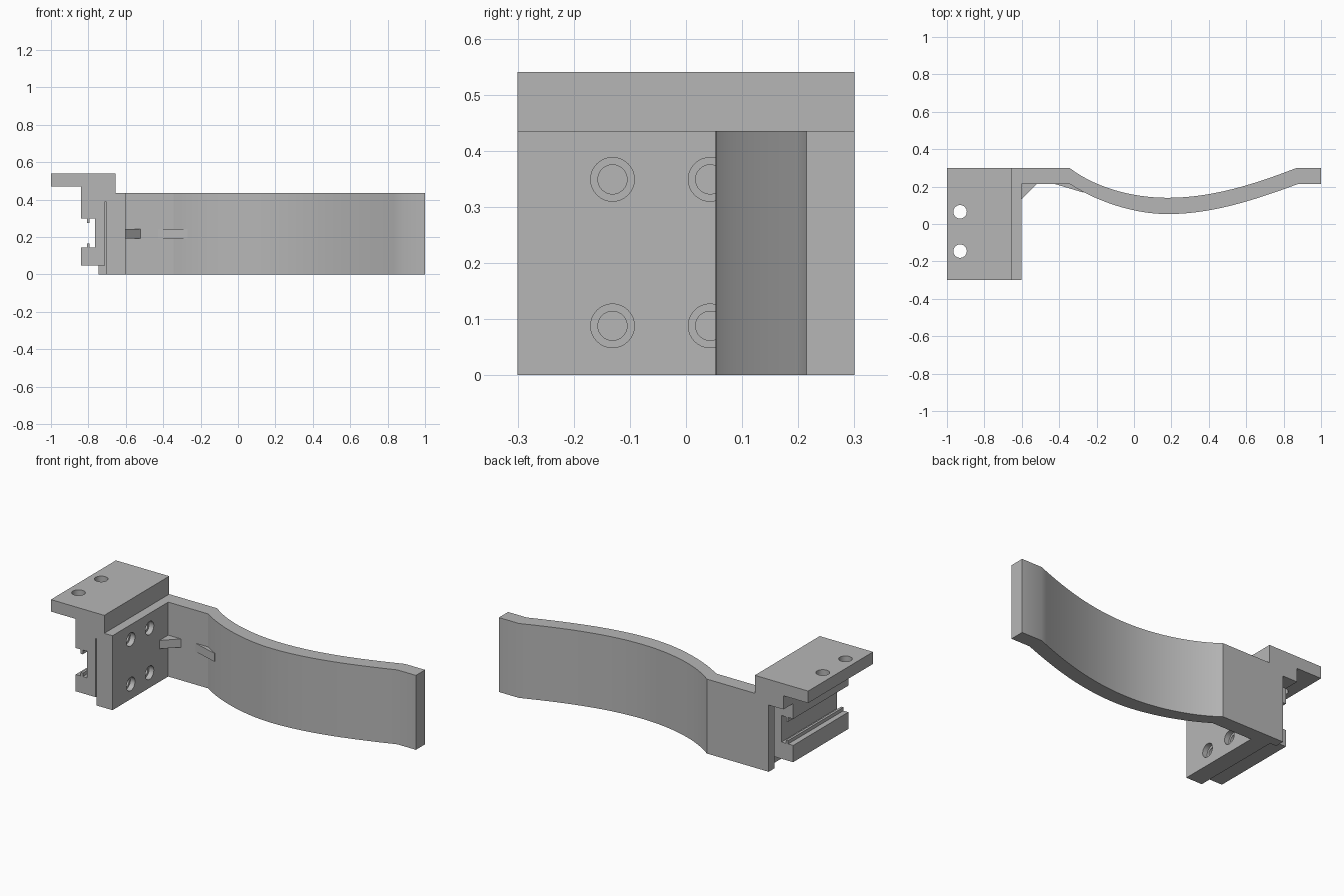
import bpy, bmesh, math
from mathutils import Vector
from mathutils.geometry import interpolate_bezier

cube = bpy.data.objects.get("Cube")
if cube:
    bpy.data.objects.remove(cube)

grey = bpy.data.materials.new("plain grey")
grey.use_nodes = True
colour = (0.47, 0.47, 0.47, 1)
grey.diffuse_color = colour
grey.node_tree.nodes["Principled BSDF"].inputs["Base Color"].default_value = colour


def finish(name, bm):
    bmesh.ops.recalc_face_normals(bm, faces=bm.faces)
    mesh = bpy.data.meshes.new(name)
    bm.to_mesh(mesh)
    bm.free()
    mesh.materials.append(grey)
    obj = bpy.data.objects.new(name, mesh)
    bpy.context.collection.objects.link(obj)
    return obj


def prism(name, outline, low, high, axis="z"):
    """Extrude an outline along z (outline is x, y) or along y (outline is x, z)."""
    bm = bmesh.new()
    place = (lambda a, b: (a, b, low)) if axis == "z" else (lambda a, b: (a, low, b))
    face = bm.faces.new([bm.verts.new(place(a, b)) for a, b in outline])
    moved = bmesh.ops.extrude_face_region(bm, geom=[face])["geom"]
    step = Vector((0, 0, high - low)) if axis == "z" else Vector((0, high - low, 0))
    bmesh.ops.translate(bm, vec=step, verts=[v for v in moved if isinstance(v, bmesh.types.BMVert)])
    return finish(name, bm)


def drill(name, centre, radius, depth, rotation=(0, 0, 0)):
    bpy.ops.mesh.primitive_cylinder_add(vertices=32, radius=radius, depth=depth,
                                        location=centre, rotation=rotation)
    obj = bpy.context.object
    obj.name = name
    obj.data.materials.append(grey)
    return obj


def combine(target, tool, operation):
    mod = target.modifiers.new(operation.lower(), "BOOLEAN")
    mod.operation, mod.solver, mod.object = operation, "EXACT", tool
    bpy.context.view_layer.objects.active = target
    bpy.ops.object.modifier_apply(modifier=mod.name)
    bpy.data.objects.remove(tool)


def bend(*points):
    return [p[:2] for p in interpolate_bezier(*[Vector((x, y, 0)) for x, y in points], 15)]


# Mounting wall, rear lip and curved arm as one plan outline
inner = bend((-.345, .215), (-.2, .12), (0, .053), (.18, .053))
inner += bend((.18, .053), (.42, .053), (.65, .13), (.88, .215))[1:]
outer = bend((.87, .3), (.65, .215), (.42, .14), (.18, .14))
outer += bend((.18, .14), (0, .14), (-.2, .19), (-.345, .3))[1:]
plan = [(-.705, -.3), (-.602, -.3), (-.602, .215)] + inner + [(1, .215), (1, .3)]
plan += outer + [(-.745, .3), (-.745, .245), (-.705, .245)]
bracket = prism("bracket_arm", plan, 0, .435)

# Top flange with its stepped block
flange = prism("top_flange", [(-1, .47), (-.84, .47), (-.84, .39), (-.655, .39),
                              (-.655, .54), (-1, .54)], -.3, .3, "y")
combine(bracket, flange, "UNION")

# Slotted rail with two small hooks, separated from the wall by a thin slit
rail = prism("slotted_rail", [(-.84, .395), (-.84, .3), (-.808, .3), (-.808, .275), (-.794, .275),
                              (-.794, .3), (-.765, .3), (-.765, .145), (-.794, .145),
                              (-.794, .165), (-.808, .165), (-.808, .145), (-.84, .145),
                              (-.84, .047), (-.71, .047), (-.71, .395)], -.3, .21, "y")
combine(bracket, rail, "UNION")

# Bolt holes through the flange
for y in (.065, -.145):
    combine(bracket, drill("flange_hole", (-.93, y, .5), .036, .2), "DIFFERENCE")

# Counterbored screw holes through the wall
turn = (0, math.pi / 2, 0)
for y in (-.131, .043):
    for z in (.088, .349):
        combine(bracket, drill("counterbore", (-.602, y, z), .039, .06, turn), "DIFFERENCE")
        combine(bracket, drill("screw_hole", (-.657, y, z), .026, .102, turn), "DIFFERENCE")

# Small ribs in the corner and behind the first bend
prism("corner_rib", [(-.605, .13), (-.515, .22), (-.605, .22)], .193, .242)
prism("bend_rib", [(-.43, .216), (-.27, .168), (-.27, .19), (-.345, .23), (-.43, .23)], .193, .242)

bpy.ops.object.select_all(action="DESELECT")
bracket.select_set(True)
bpy.context.view_layer.objects.active = bracket
bpy.ops.object.shade_smooth_by_angle(angle=math.radians(30))
